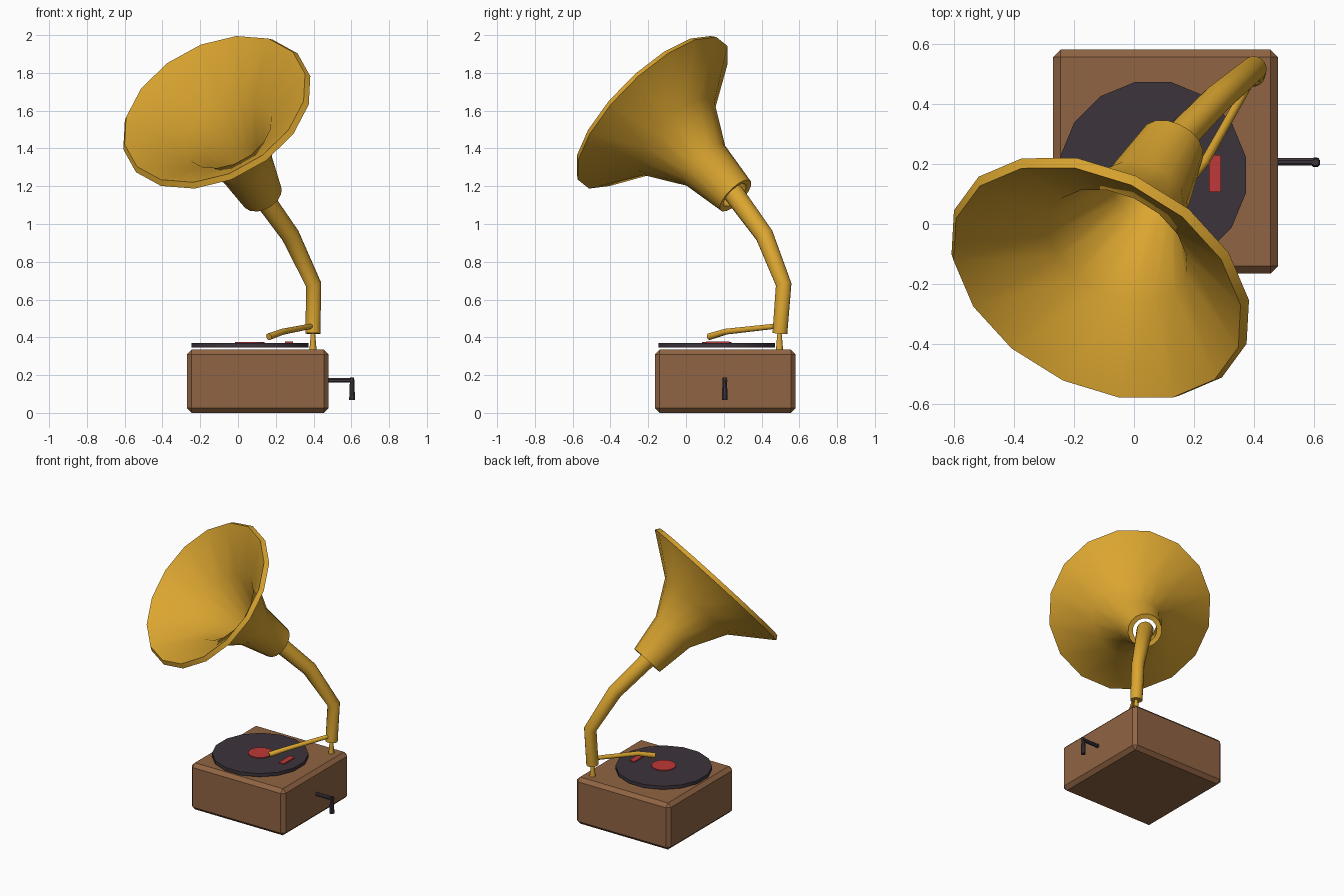
import bpy, bmesh, math
from mathutils import Vector, Matrix

if "Cube" in bpy.data.objects:
    bpy.data.objects.remove(bpy.data.objects["Cube"])


def material(name, rgb):
    m = bpy.data.materials.new(name)
    m.diffuse_color = (*rgb, 1)
    m.use_nodes = True
    m.node_tree.nodes["Principled BSDF"].inputs["Base Color"].default_value = m.diffuse_color
    return m


BRASS = material("brass", (0.71, 0.38, 0.03))
WOOD = material("wood", (0.28, 0.128, 0.056))
BLACK = material("dark_vinyl", (0.046, 0.035, 0.045))
RED = material("label_red", (0.52, 0.04, 0.04))


def finish(name, bm, mat, smooth=True):
    bmesh.ops.recalc_face_normals(bm, faces=bm.faces)
    mesh = bpy.data.meshes.new(name)
    bm.to_mesh(mesh)
    bm.free()
    mesh.materials.append(mat)
    ob = bpy.data.objects.new(name, mesh)
    bpy.context.collection.objects.link(ob)
    if smooth:
        bpy.ops.object.select_all(action='DESELECT')
        ob.select_set(True)
        bpy.context.view_layer.objects.active = ob
        bpy.ops.object.shade_smooth_by_angle(angle=math.radians(40))
    return ob


def bridge(bm, a, b):
    n = len(a)
    for i in range(n):
        bm.faces.new((a[i], a[(i + 1) % n], b[(i + 1) % n], b[i]))


def tube(name, points, radii, mat, sides=16):
    """Capped tube through points, with mitred joints."""
    bm = bmesh.new()
    pts = [Vector(p) for p in points]
    dirs = [(b - a).normalized() for a, b in zip(pts, pts[1:])]
    ref = Vector((1, 0, 0)) if abs(dirs[0].x) < 0.9 else Vector((0, 0, 1))
    rings = []
    for i, (p, r) in enumerate(zip(pts, radii)):
        d0, d1 = dirs[max(i - 1, 0)], dirs[min(i, len(dirs) - 1)]
        t = (d0 + d1).normalized()
        u = (ref - t * ref.dot(t)).normalized()
        v = t.cross(u)
        ring = []
        for k in range(sides):
            a = 2 * math.pi * (k + 0.5) / sides
            ring.append(bm.verts.new(p + (u * math.cos(a) + v * math.sin(a)) * r))
        rings.append(ring)
        ref = u
    for a, b in zip(rings, rings[1:]):
        bridge(bm, a, b)
    bm.faces.new(rings[0])
    bm.faces.new(rings[-1])
    return finish(name, bm, mat)


def box(name, lo, hi, mat, bevel=0):
    lo, hi = Vector(lo), Vector(hi)
    bm = bmesh.new()
    bmesh.ops.create_cube(bm, size=1, matrix=Matrix.Translation((lo + hi) / 2)
                          @ Matrix.Diagonal((*(hi - lo), 1)))
    if bevel:
        bmesh.ops.bevel(bm, geom=bm.edges[:], offset=bevel, segments=1, affect='EDGES')
    return finish(name, bm, mat, smooth=False)


# Wooden case
box("case", (-0.27, -0.165, 0), (0.48, 0.58, 0.335), WOOD, 0.025)

# Record, label and small red plate on the record
cx, cy = 0.063, 0.163
tube("record", [(cx, cy, 0.346), (cx, cy, 0.37)], [0.315] * 2, BLACK)
tube("record_label", [(cx, cy, 0.369), (cx, cy, 0.376)], [0.08] * 2, RED)
box("red_plate", (0.25, 0.107, 0.369), (0.29, 0.23, 0.377), RED)

# Crank
tube("crank_shaft", [(0.47, 0.207, 0.172), (0.615, 0.207, 0.172)], [0.013] * 2, BLACK, 8)
tube("crank_handle", [(0.604, 0.205, 0.187), (0.604, 0.205, 0.068)], [0.012, 0.017], BLACK, 8)

# Support post, bent neck pipe and tone arm
tube("post", [(0.397, 0.495, 0.33), (0.397, 0.495, 0.43)], [0.02, 0.011], BRASS, 12)
tube("neck_pipe", [(0.397, 0.497, 0.42), (0.4, 0.517, 0.68), (0.277, 0.415, 0.94),
                   (0.115, 0.25, 1.165)], [0.04, 0.042, 0.049, 0.055], BRASS)
tube("tone_arm", [(0.397, 0.493, 0.461), (0.238, 0.21, 0.43), (0.163, 0.122, 0.403)],
     [0.014, 0.016, 0.018], BRASS, 12)

# Horn: closed thick profile (distance along axis, radius) spun round a tilted axis
axis = Vector((-0.36, -0.66, 0.66)).normalized()
start = Vector((0.127, 0.262, 1.15))
up = Vector((0.128, 0.36, 0.405))
u = (up - axis * up.dot(axis)).normalized()
v = axis.cross(u)
profile = [(0, 0.112), (0.25, 0.15), (0.477, 0.275), (0.665, 0.537),
           (0.694, 0.518), (0.505, 0.25), (0.256, 0.117), (0.005, 0.08)]
bm = bmesh.new()
rings = []
for s, r in profile:
    rings.append([bm.verts.new(start + axis * s + (u * math.cos(a) + v * math.sin(a)) * r)
                  for a in (2 * math.pi * k / 16 for k in range(16))])
for i in range(len(rings)):
    bridge(bm, rings[i - 1], rings[i])
finish("horn", bm, BRASS)
